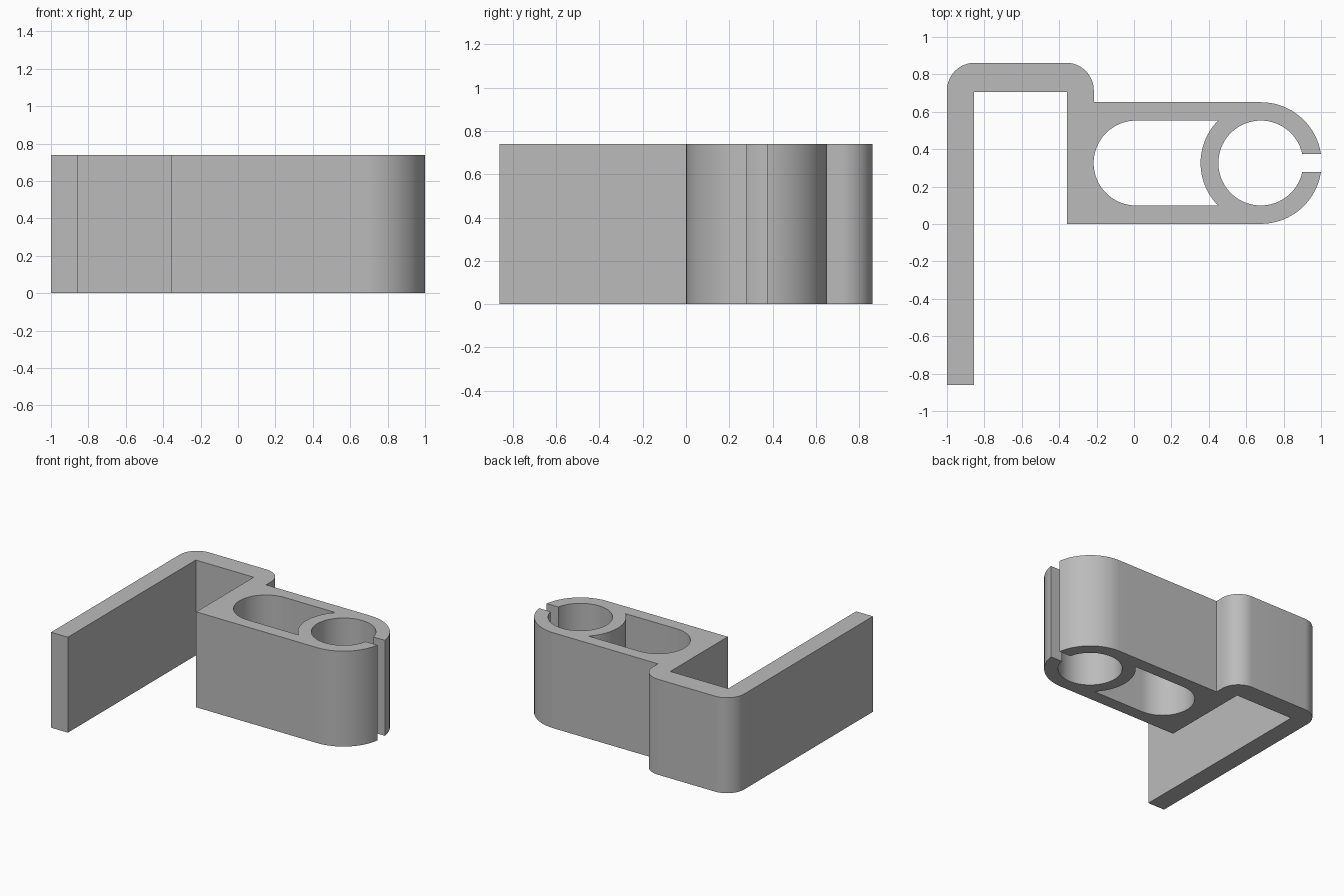
import bpy, bmesh
from math import sin, cos, asin, pi

cube = bpy.data.objects.get("Cube")
if cube:
    bpy.data.objects.remove(cube, do_unlink=True)

HEIGHT = 0.74
RING = (0.678, 0.326)      # centre of the clip ring
OUTER, BORE = 0.325, 0.227
GAP = 0.047                # half width of the opening in the ring
CORNER = 0.148             # rounding of the hook


def arc(centre, radius, start, end, steps=32):
    angles = [start + (end - start) * i / steps for i in range(steps + 1)]
    return [(centre[0] + radius * cos(a), centre[1] + radius * sin(a)) for a in angles]


def extrude_profile(name, loops, height, material):
    bm = bmesh.new()
    edges = []
    for loop in loops:
        verts = [bm.verts.new((x, y, 0)) for x, y in loop]
        edges += [bm.edges.new((a, b)) for a, b in zip(verts, verts[1:] + verts[:1])]
    bmesh.ops.triangle_fill(bm, edges=edges, use_beauty=True)
    top = bmesh.ops.extrude_face_region(bm, geom=bm.faces[:], use_keep_orig=True)["geom"]
    bmesh.ops.translate(bm, vec=(0, 0, height),
                        verts=[g for g in top if isinstance(g, bmesh.types.BMVert)])
    bmesh.ops.recalc_face_normals(bm, faces=bm.faces[:])
    mesh = bpy.data.meshes.new(name)
    bm.to_mesh(mesh)
    bm.free()
    mesh.materials.append(material)
    obj = bpy.data.objects.new(name, mesh)
    bpy.context.collection.objects.link(obj)
    bpy.context.view_layer.objects.active = obj
    obj.select_set(True)
    bpy.ops.object.shade_smooth_by_angle(angle=pi / 6)
    return obj


grey = bpy.data.materials.new("plain grey")
grey.use_nodes = True
grey.diffuse_color = (0.5, 0.5, 0.5, 1)
grey.node_tree.nodes["Principled BSDF"].inputs["Base Color"].default_value = grey.diffuse_color

# Outline: long arm, rounded hook, block, and the split ring with its bore
lip, mouth = asin(GAP / OUTER), asin(GAP / BORE)
outline = [(-1, -0.862), (-0.856, -0.862), (-0.856, 0.705), (-0.359, 0.705), (-0.359, 0.001)]
outline += arc(RING, OUTER, -pi / 2, -lip)
outline += arc(RING, BORE, 2 * pi - mouth, mouth, 64)
outline += arc(RING, OUTER, lip, pi / 2)
outline += [(-0.215, 0.651)]
outline += arc((-0.215 - CORNER, 0.862 - CORNER), CORNER, 0, pi / 2, 16)
outline += arc((-1 + CORNER, 0.862 - CORNER), CORNER, pi / 2, pi, 16)

# Window: round at the far end, curved around the ring at the near end
wall = 0.322
spread = asin(BORE / wall)
window = arc((0.011, RING[1]), BORE, pi / 2, 3 * pi / 2)
window += arc(RING, wall, pi + spread, pi - spread, 24)

extrude_profile("hook_clip", [outline, window], HEIGHT, grey)
